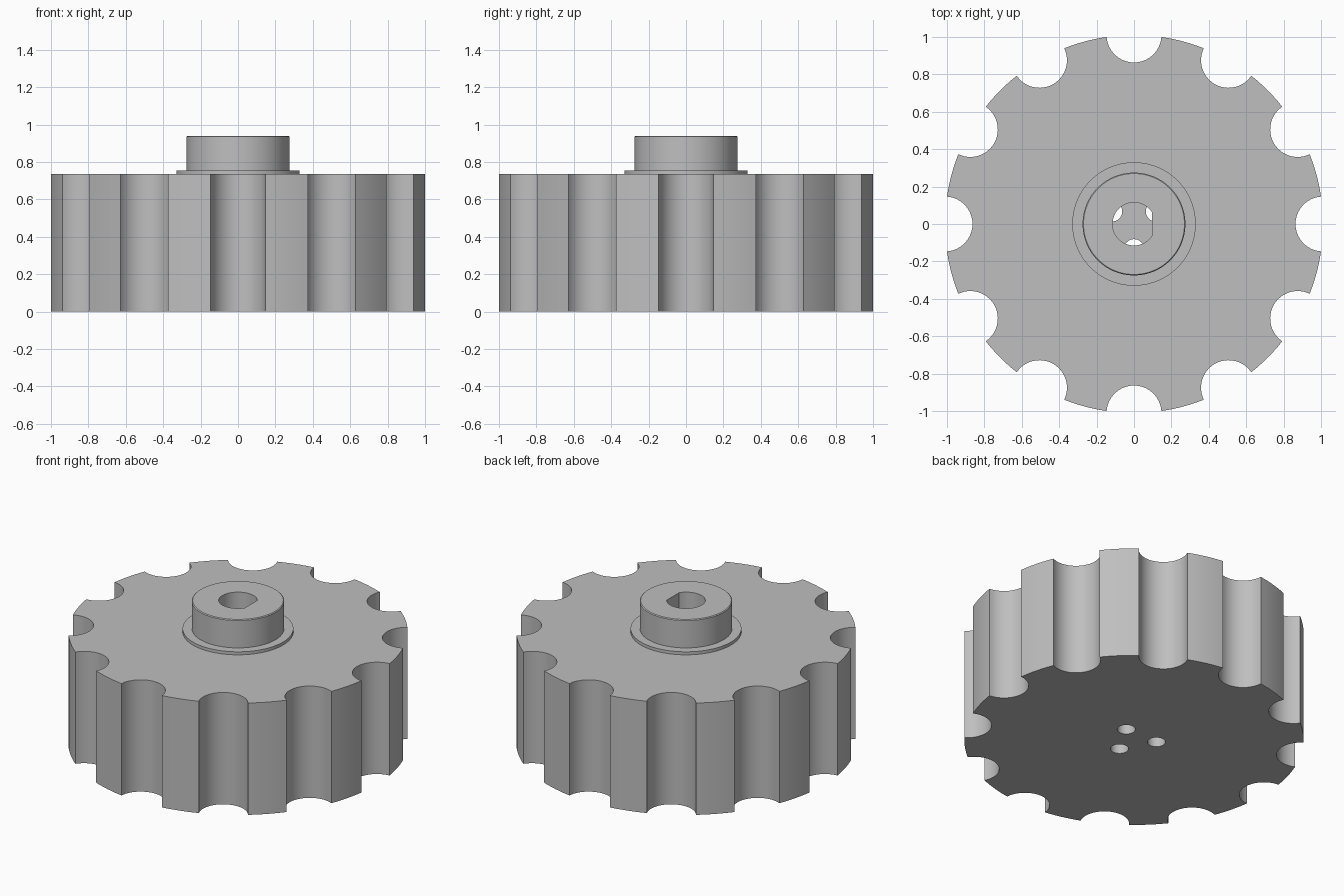
import bpy, bmesh, math
from math import pi, sin, cos

if "Cube" in bpy.data.objects:
    bpy.data.objects.remove(bpy.data.objects["Cube"])

grey = bpy.data.materials.new("light grey")
grey.diffuse_color = (0.52, 0.52, 0.52, 1)
grey.use_nodes = True
grey.node_tree.nodes["Principled BSDF"].inputs["Base Color"].default_value = grey.diffuse_color


def prism(name, pts, z0, z1):
    """Extrude a closed 2D outline between two heights."""
    bm = bmesh.new()
    face = bm.faces.new([bm.verts.new((x, y, z0)) for x, y in pts])
    ext = bmesh.ops.extrude_face_region(bm, geom=[face])["geom"]
    top = [v for v in ext if isinstance(v, bmesh.types.BMVert)]
    bmesh.ops.translate(bm, verts=top, vec=(0, 0, z1 - z0))
    bmesh.ops.recalc_face_normals(bm, faces=bm.faces)
    mesh = bpy.data.meshes.new(name)
    bm.to_mesh(mesh)
    bm.free()
    mesh.materials.append(grey)
    ob = bpy.data.objects.new(name, mesh)
    bpy.context.collection.objects.link(ob)
    return ob


def arc(cx, cy, r, a0, a1, n):
    return [(cx + r * cos(a0 + (a1 - a0) * i / n), cy + r * sin(a0 + (a1 - a0) * i / n))
            for i in range(n + 1)]


def circle(cx, cy, r, n):
    return arc(cx, cy, r, 0, 2 * pi, n)[:-1]


def apply_modifier(ob, mod):
    bpy.context.view_layer.objects.active = ob
    bpy.ops.object.modifier_apply(modifier=mod.name)


def cut(ob, cutter):
    mod = ob.modifiers.new("cut", 'BOOLEAN')
    mod.operation, mod.solver, mod.object = 'DIFFERENCE', 'EXACT', cutter
    apply_modifier(ob, mod)


# Scalloped outline: twelve round finger notches in a disc
R, NOTCH, COUNT = 1.0107, 0.147, 12
half = 2 * math.asin(NOTCH / (2 * R))
step = 2 * pi / COUNT
outline = []
for k in range(COUNT):
    t = k * step
    outline += arc(R * cos(t), R * sin(t), NOTCH,
                   t + 1.5 * pi - half / 2, t + pi / 2 + half / 2, 24)
    outline += arc(0, 0, R, t + half, t + step - half, 6)[1:-1]

body = prism("knob_body", outline, 0, 0.735)
flange = prism("hub_flange", circle(0, 0, 0.33, 96), 0.735, 0.755)
hub = prism("hub", circle(0, 0, 0.275, 96), 0.735, 0.94)

# Fine chamfer on the hub rim
bevel = hub.modifiers.new("chamfer", 'BEVEL')
bevel.width, bevel.segments = 0.005, 1
bevel.limit_method, bevel.angle_limit = 'ANGLE', math.radians(60)
apply_modifier(hub, bevel)

# D-shaped shaft bore, blind at the bottom
flat = math.acos(0.095 / 0.115)
bore = prism("bore_cutter", arc(0, 0, 0.115, flat, 2 * pi - flat, 48), 0.45, 1.1)
for part in (body, flange, hub):
    cut(part, bore)

# Three small holes from the underside up to the bore
cutters = [bore]
for deg in (30, 150, 270):
    a = math.radians(deg)
    hole = prism("hole_cutter", circle(0.135 * cos(a), 0.135 * sin(a), 0.054, 32), -0.1, 0.47)
    cut(body, hole)
    cutters.append(hole)
for c in cutters:
    bpy.data.objects.remove(c)

# Smooth curved walls, sharp rims
for part in (body, flange, hub):
    bpy.ops.object.select_all(action='DESELECT')
    part.select_set(True)
    bpy.context.view_layer.objects.active = part
    bpy.ops.object.shade_smooth_by_angle(angle=math.radians(25))
